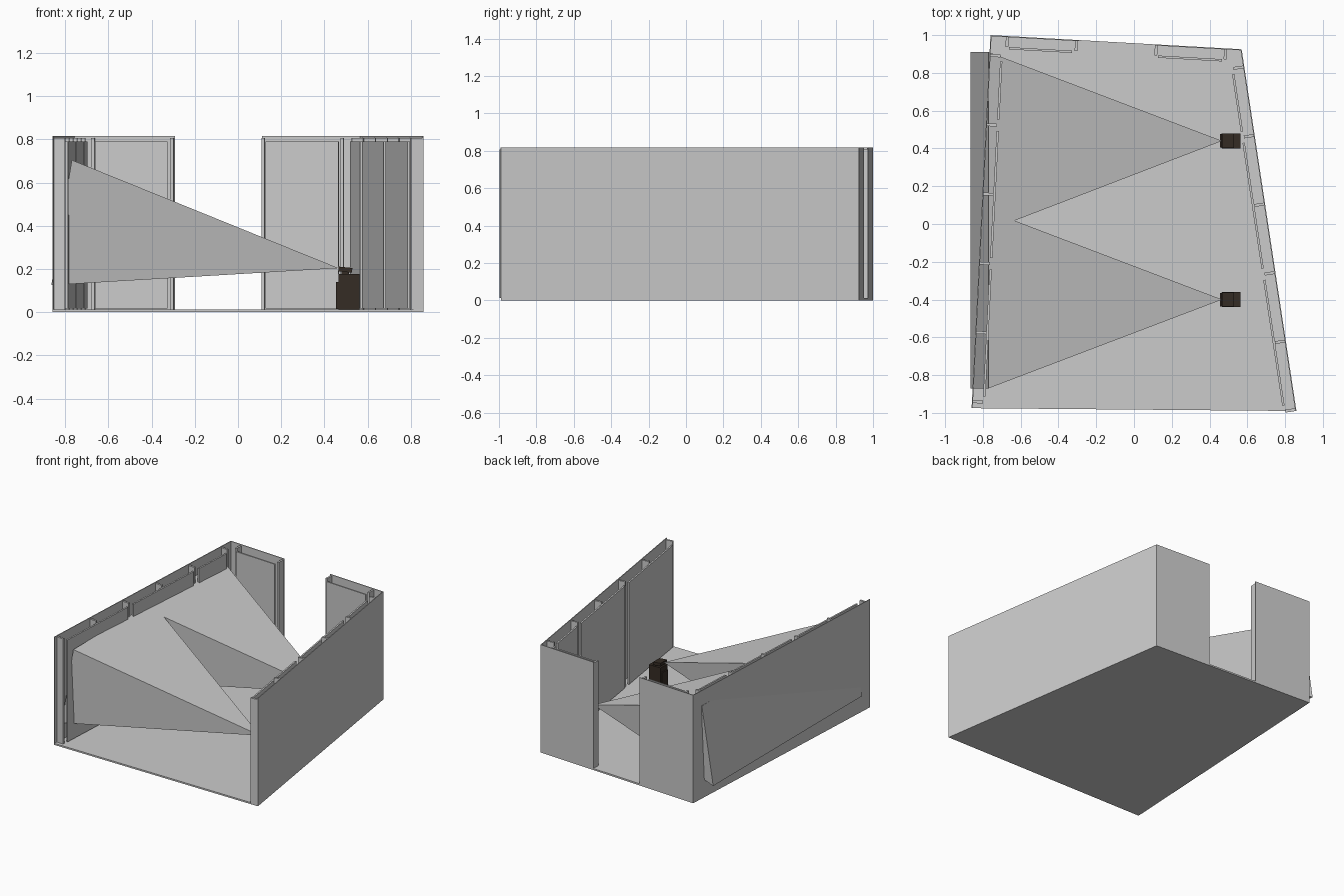
import bpy, bmesh
from mathutils import Vector, Matrix

if "Cube" in bpy.data.objects:
    bpy.data.objects.remove(bpy.data.objects["Cube"])


def mesh_object(name, verts, faces, mat=None):
    me = bpy.data.meshes.new(name)
    me.from_pydata([tuple(v) for v in verts], [], faces)
    bm = bmesh.new()
    bm.from_mesh(me)
    bmesh.ops.recalc_face_normals(bm, faces=bm.faces)
    bm.to_mesh(me)
    bm.free()
    ob = bpy.data.objects.new(name, me)
    bpy.context.collection.objects.link(ob)
    if mat:
        me.materials.append(mat)
    return ob


BOX = [(0, 1, 2, 3), (4, 5, 6, 7), (0, 1, 5, 4), (1, 2, 6, 5), (2, 3, 7, 6), (3, 0, 4, 7)]


def prism(name, outline, z0, z1, mat=None):
    return mesh_object(name, [(x, y, z) for z in (z0, z1) for x, y in outline], BOX, mat)


def box(name, x0, x1, y0, y1, z0, z1, mat=None):
    return prism(name, [(x0, y0), (x1, y0), (x1, y1), (x0, y1)], z0, z1, mat)


def wall_piece(name, a, b, s0, s1, d0, d1, z0, z1):
    """Box along wall a-b: s = distance along the wall, d = depth to the inside."""
    a, b = Vector(a), Vector(b)
    u = (b - a).normalized()
    n = Vector((-u.y, u.x))
    if n.dot(-(a + b)) < 0:
        n = -n
    pts = [a + u * s + n * d for s, d in ((s0, d0), (s1, d0), (s1, d1), (s0, d1))]
    prism(name, pts, z0, z1)


# Floor
FL, FR, BR, BL = (-0.86, -0.975), (0.86, -0.99), (0.57, 0.925), (-0.76, 1.0)
prism("floor", [FL, FR, BR, BL], 0, 0.012)

# Framed walls: outer skin, studs, inner panels bridging every second stud
SKIN, STUD, IN, STEP = 0.006, 0.015, 0.058, 0.367


def framed_wall(name, a, b, s0, s1, first, count, panel_spans):
    wall_piece(name + "_skin", a, b, s0, s1, 0, SKIN, 0.012, 0.817)
    for i in range(count):
        c = first + i * STEP
        wall_piece(f"{name}_stud_{i}", a, b, c - STUD / 2, c + STUD / 2, SKIN, IN, 0.012, 0.808)
    for i, (p, q) in enumerate(panel_spans):
        wall_piece(f"{name}_panel_{i}", a, b, p, q, IN, IN + 0.012, 0.018, 0.79)


def side_spans(first):
    return [(first + 0.03, first + 2 * STEP - 0.03),
            (first + 2 * STEP + 0.03, first + 4 * STEP - 0.03),
            (first + 4 * STEP + 0.03, first + 5 * STEP - 0.03)]


framed_wall("left_wall", FL, BL, 0, 1.977, 0.035, 6, side_spans(0.035))
framed_wall("right_wall", FR, BR, 0, 1.937, 0.008, 6, side_spans(0.008))
# Back wall in two pieces with a doorway between
framed_wall("back_wall_left", BL, BR, 0, 0.47, 0.09, 2, [(0.102, 0.437)])
framed_wall("back_wall_right", BL, BR, 0.872, 1.332, 0.88, 2, [(0.892, 1.232)])

# Projectors on stands with light beams reaching the left wall
dark = bpy.data.materials.new("dark_brown")
dark.diffuse_color = (0.035, 0.025, 0.018, 1)
dark.use_nodes = True
dark.node_tree.nodes["Principled BSDF"].inputs["Base Color"].default_value = dark.diffuse_color
for i, (y, lo, hi) in enumerate(((-0.40, -0.87, 0.07), (0.44, -0.035, 0.91))):
    box(f"stand_{i}", 0.465, 0.563, y - 0.04, y + 0.04, 0.012, 0.177, dark)
    box(f"stand_front_{i}", 0.455, 0.465, y - 0.036, y + 0.036, 0.014, 0.14, dark)
    p = box(f"projector_{i}", -0.032, 0.032, -0.038, 0.038, -0.011, 0.011, dark)
    p.matrix_world = Matrix.Translation((0.497, y, 0.197)) @ Matrix.Rotation(0.1, 4, 'Y')
    box(f"projector_foot_{i}", 0.48, 0.515, y - 0.02, y + 0.02, 0.175, 0.193, dark)
    mesh_object(f"light_beam_{i}",
                [(0.466, y, 0.204), (-0.865, lo, 0.125), (-0.865, hi, 0.125),
                 (-0.77, hi, 0.705), (-0.77, lo, 0.705)],
                [(0, 1, 2), (0, 2, 3), (0, 3, 4), (0, 4, 1), (1, 2, 3, 4)])
